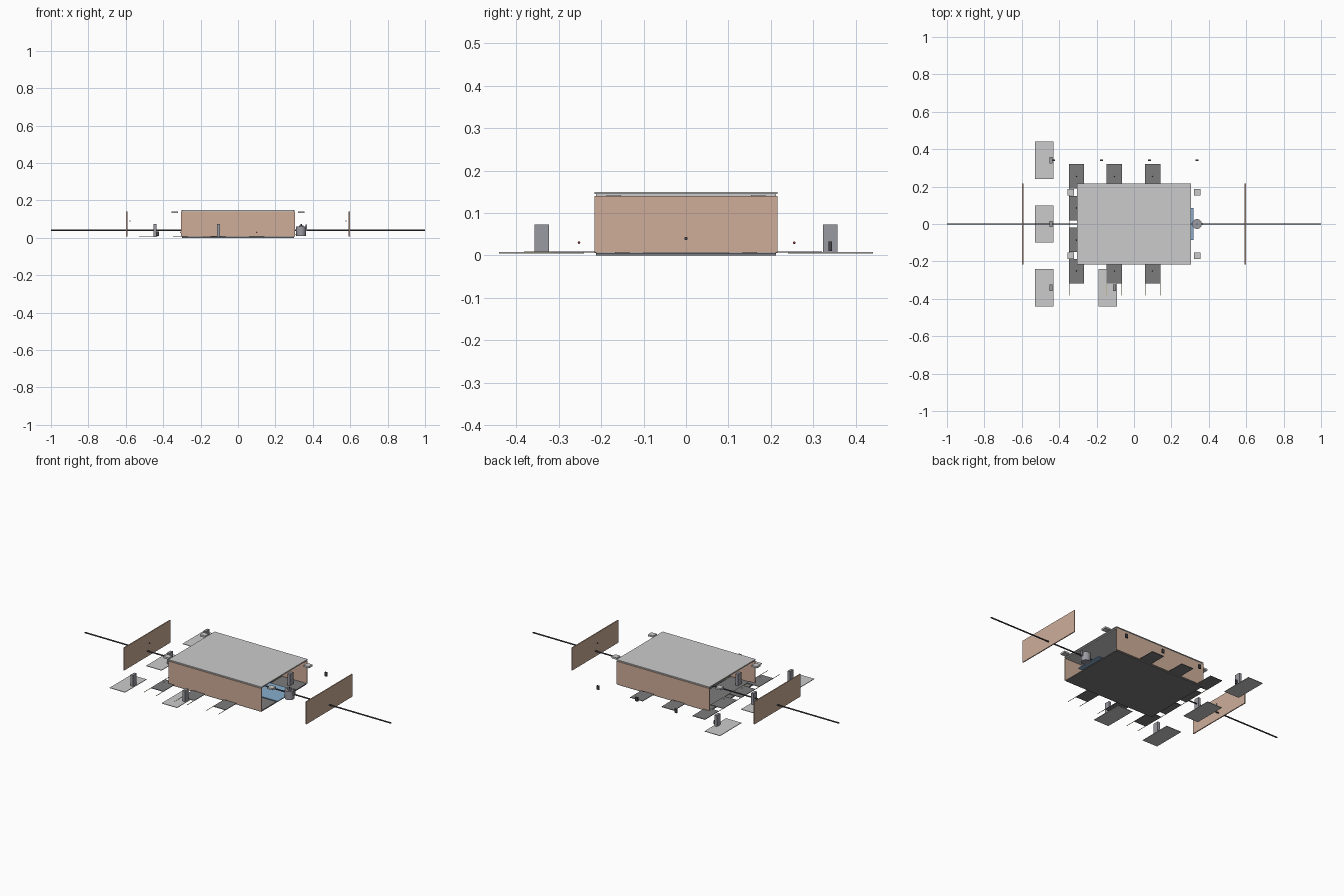
import bpy, math

if "Cube" in bpy.data.objects:
    bpy.data.objects.remove(bpy.data.objects["Cube"])


def material(name, rgb):
    m = bpy.data.materials.new(name)
    m.diffuse_color = (*rgb, 1)
    m.use_nodes = True
    m.node_tree.nodes["Principled BSDF"].inputs["Base Color"].default_value = m.diffuse_color
    return m


WOOD = material("wood", (0.62, 0.42, 0.32))
DARK = material("dark", (0.06, 0.06, 0.07))
SLATE = material("slate", (0.2, 0.2, 0.2))
STEEL = material("steel", (0.32, 0.32, 0.36))
BLUE = material("blue", (0.25, 0.42, 0.62))
BRASS = material("brass", (0.5, 0.42, 0.15))
RED = material("red", (0.4, 0.05, 0.05))


def box(name, x, y, z, mat=None):
    """Box given by its (min, max) range on each axis."""
    bpy.ops.mesh.primitive_cube_add(size=1, location=[(a + b) / 2 for a, b in (x, y, z)])
    o = bpy.context.object
    o.name = name
    o.scale = [b - a for a, b in (x, y, z)]
    bpy.ops.object.transform_apply(location=False, rotation=False, scale=True)
    if mat:
        o.data.materials.append(mat)
    return o


def cylinder(name, loc, r, length, mat=None, rot=(0, 0, 0), sides=32):
    bpy.ops.mesh.primitive_cylinder_add(vertices=sides, radius=r, depth=length,
                                        location=loc, rotation=rot)
    o = bpy.context.object
    o.name = name
    bpy.ops.object.shade_smooth_by_angle()
    if mat:
        o.data.materials.append(mat)
    return o


def around(c, half):
    return (c - half, c + half)


# Case: floor, lid with inner lip, two long walls
box("case_floor", (-0.30, 0.30), (-0.212, 0.212), (0.0, 0.006), SLATE)
box("lid", (-0.304, 0.304), (-0.216, 0.216), (0.145, 0.149))
box("lid_inner", (-0.30, 0.30), (-0.212, 0.212), (0.139, 0.145))
for s in (-1, 1):
    box("side_wall", (-0.304, 0.304), around(s * 0.2135, 0.0025), (0.006, 0.140), WOOD)
    # End panels pulled away from the open ends, each with a small indicator
    box("end_panel", around(s * 0.595, 0.003), (-0.216, 0.216), (0.007, 0.140), WOOD)
    cylinder("panel_indicator", (s * 0.577, 0, 0.09), 0.003, 0.004, RED,
             (0, math.pi / 2, 0), 12)
    # Uprights standing inside the case
    box("inner_post", around(s * 0.237, 0.008), around(s * 0.15, 0.017), (0.006, 0.075), STEEL)
    # Lid corner blocks
    for t in (-1, 1):
        box("corner_block", around(s * 0.339, 0.017), around(t * 0.17, 0.017), (0.132, 0.142))

# Long axle
cylinder("axle", (0, 0, 0.04), 0.004, 2.0, DARK, (0, math.pi / 2, 0), 16)

# Bracket stands: flat foot and upright
for x, y in ((-0.48, 0.34), (-0.48, 0), (-0.48, -0.34), (-0.14, -0.34)):
    box("stand_foot", around(x, 0.05), around(y, 0.10), (0.005, 0.008))
    box("stand_upright", around(x + 0.036, 0.008), around(y, 0.017), (0.008, 0.073), STEEL)

# Grid of flat sensor plates, each with a dot above and two leads
for x in (-0.307, -0.105, 0.10):
    for y in (0.255, 0.085, -0.085, -0.252):
        box("sensor_plate", around(x, 0.041), around(y, 0.065), (0.0065, 0.0095), SLATE)
        bpy.ops.mesh.primitive_uv_sphere_add(segments=12, ring_count=8, radius=0.003,
                                             location=(x, y, 0.03))
        dot = bpy.context.object
        dot.name = "sensor_dot"
        dot.data.materials.append(RED)
        bpy.ops.object.shade_smooth()
        for s in (-1, 1):
            box("sensor_lead", around(x + s * 0.040, 0.001), (y - 0.13, y - 0.065),
                (0.007, 0.009), BRASS)

# Row of small switches behind the case
for x in (-0.43, -0.173, 0.083, 0.337):
    box("switch", around(x, 0.008), around(0.34, 0.004), (0.010, 0.033), DARK)

# Tray-mounted board sticking out of the open end
box("circuit_board", (0.06, 0.318), (-0.085, 0.085), (0.014, 0.019), BLUE)

# Upright motor with cap and shaft
cylinder("motor_body", (0.337, 0, 0.035), 0.026, 0.05, STEEL)
cylinder("motor_cap", (0.337, 0, 0.063), 0.012, 0.007, STEEL)
cylinder("motor_shaft", (0.337, 0, 0.069), 0.004, 0.008, DARK, sides=16)
box("motor_terminal", (0.362, 0.370), around(0, 0.006), (0.036, 0.07), STEEL)
